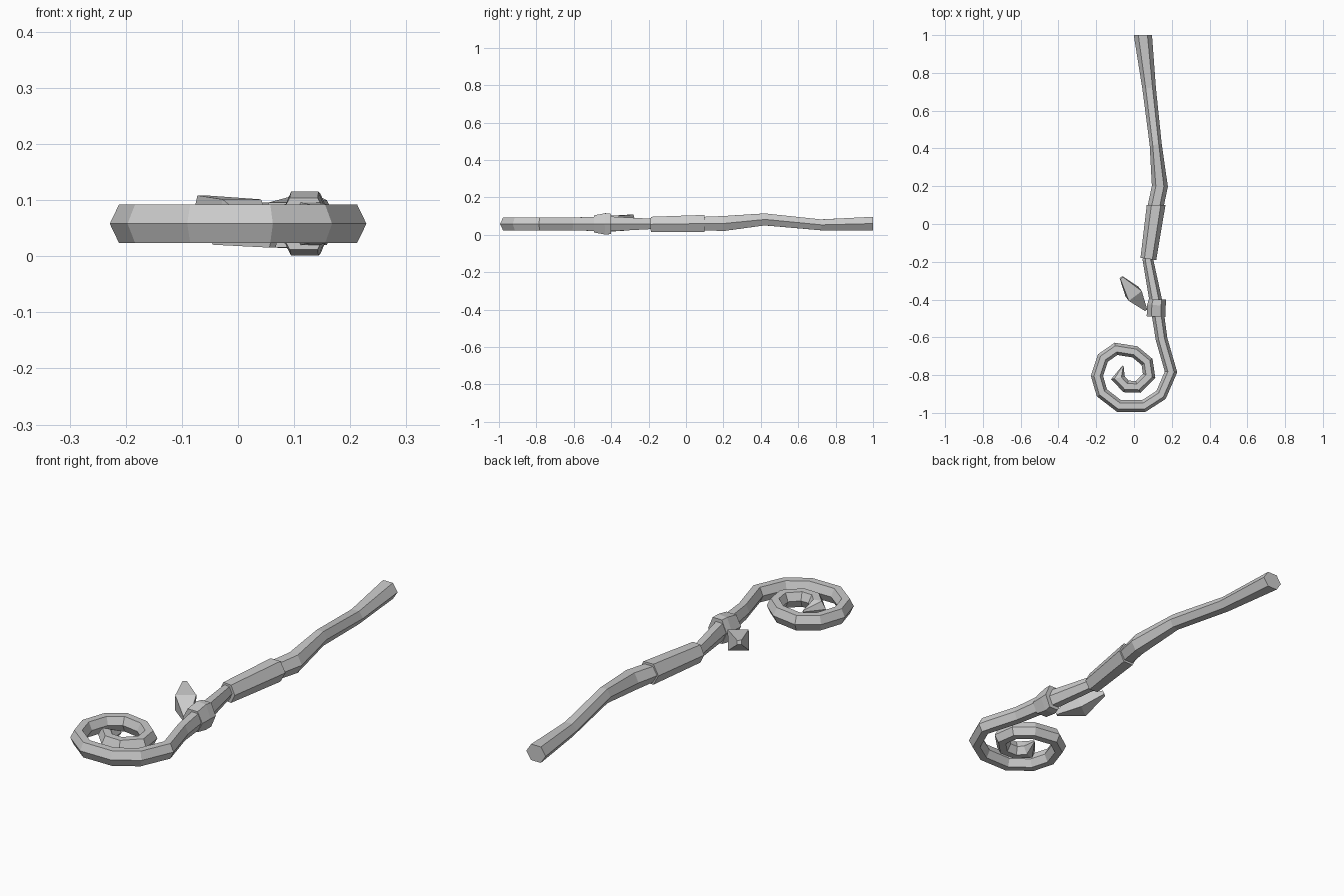
import bpy
import bmesh
from mathutils import Vector

cube = bpy.data.objects.get("Cube")
if cube:
    bpy.data.objects.remove(cube, do_unlink=True)

grey = bpy.data.materials.new("plain grey")
grey.use_nodes = True
COLOUR = (0.6, 0.6, 0.6, 1)
grey.diffuse_color = COLOUR
grey.node_tree.nodes["Principled BSDF"].inputs["Base Color"].default_value = COLOUR

UP = Vector((0, 0, 1))
HEXAGON = [(1, 0), (.5, 1), (-.5, 1), (-1, 0), (-.5, -1), (.5, -1)]


def loft(name, rings):
    """Skin a list of equal-sized point rings and cap both ends."""
    bm = bmesh.new()
    loops = [[bm.verts.new(p) for p in ring] for ring in rings]
    n = len(loops[0])
    for a, b in zip(loops, loops[1:]):
        for i in range(n):
            j = (i + 1) % n
            bm.faces.new((a[i], a[j], b[j], b[i]))
    bm.faces.new(loops[0])
    bm.faces.new(loops[-1])
    bmesh.ops.recalc_face_normals(bm, faces=bm.faces)
    mesh = bpy.data.meshes.new(name)
    bm.to_mesh(mesh)
    bm.free()
    mesh.materials.append(grey)
    obj = bpy.data.objects.new(name, mesh)
    bpy.context.collection.objects.link(obj)
    return obj


def hex_tube(name, path, start=None):
    """Mitred hexagonal tube; path holds (x, y, z, half width, half height)."""
    pts = [Vector(p[:3]) for p in path]
    flat = [Vector((b.x - a.x, b.y - a.y, 0)).normalized()
            for a, b in zip(pts, pts[1:])]
    rings = []
    for i, (p, row) in enumerate(zip(pts, path)):
        before = flat[max(i - 1, 0)]
        after = flat[min(i, len(flat) - 1)]
        tangent = (before + after).normalized()
        if i == 0 and start:
            tangent = Vector(start)
        side = tangent.cross(UP)
        width = row[3] / max(tangent.dot(after), .7)
        rings.append([p + side * (u * width) + UP * (v * row[4])
                      for u, v in HEXAGON])
    return loft(name, rings)


# Crooked shaft, from the butt end to the start of the curl
shaft = [
    (.047, 1, .06, .048, .036), (.08, .72, .053, .036, .029),
    (.115, .42, .082, .032, .032), (.137, .2, .06, .042, .04),
    (.116, .1, .06, .042, .036), (.074, -.19, .058, .028, .028),
    (.118, -.42, .058, .034, .04), (.146, -.61, .058, .031, .034),
]

# Curl, winding inwards to a pointed tip
curl = [(.196, -.783), (.143, -.905), (.053, -.963), (-.08, -.963),
        (-.17, -.894), (-.196, -.804), (-.164, -.709), (-.095, -.661),
        (.005, -.677), (.069, -.73), (.08, -.804), (.021, -.862),
        (-.042, -.86), (-.085, -.815)]
shaft += [(x, y, .058, .031, .034) for x, y in curl]
shaft.append((-.058, -.75, .058, .003, .006))
hex_tube("staff_with_curl", shaft, start=(0, -1, 0))

# Thicker grip and collar sleeves
hex_tube("grip", [(.117, .1, .06, .049, .046), (.076, -.185, .056, .042, .04)],
         start=(0, -1, 0))
hex_tube("collar", [(.124, -.4, .058, .045, .054), (.119, -.43, .058, .049, .057),
                    (.117, -.49, .058, .05, .046)], start=(0, -1, 0))

# Four-sided bud, tilted up and away from the collar
base, tip = Vector((.063, -.455, .022)), Vector((-.067, -.284, .1))
axis = (tip - base).normalized()
side = axis.cross(UP).normalized()
lift = side.cross(axis)
SQUARE = [(1, 1), (-1, 1), (-1, -1), (1, -1)]
rings = []
for t, r in ((0, .007), (.5, .043), (1, .009)):
    centre = base.lerp(tip, t)
    rings.append([centre + side * (u * r) + lift * (v * r) for u, v in SQUARE])
loft("bud", rings)
